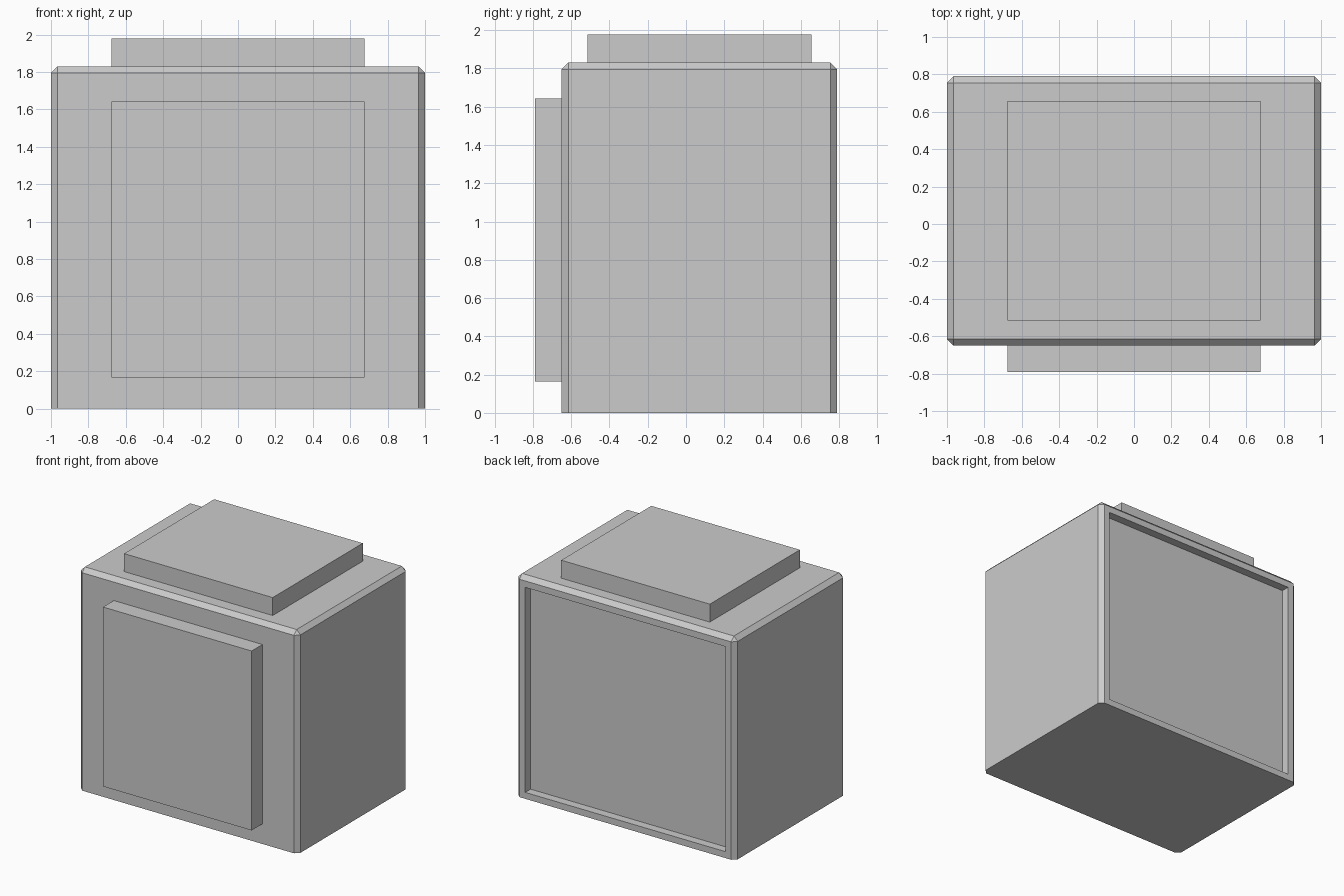
import bpy, bmesh
from mathutils import Vector

if "Cube" in bpy.data.objects:
    bpy.data.objects.remove(bpy.data.objects["Cube"])


def box_bmesh(lo, hi):
    """Axis-aligned box between two corners."""
    bm = bmesh.new()
    bmesh.ops.create_cube(bm, size=1)
    lo, hi = Vector(lo), Vector(hi)
    bmesh.ops.scale(bm, vec=hi - lo, verts=bm.verts)
    bmesh.ops.translate(bm, vec=(lo + hi) / 2, verts=bm.verts)
    return bm


def finish(bm, name):
    mesh = bpy.data.meshes.new(name)
    bm.normal_update()
    bm.to_mesh(mesh)
    bm.free()
    obj = bpy.data.objects.new(name, mesh)
    bpy.context.collection.objects.link(obj)
    return obj


# Main body: chamfer every edge except the bottom ones
bm = box_bmesh((-1, -0.65, 0), (1, 0.79, 1.83))
edges = [e for e in bm.edges if max(v.co.z for v in e.verts) > 0.1]
bmesh.ops.bevel(bm, geom=edges, offset=0.035, segments=1,
                affect='EDGES', profile=0.5)
bm.normal_update()

# Recessed back: inset a rim, then push the panel straight in
back = max(bm.faces, key=lambda f: f.calc_center_median().y)
bmesh.ops.inset_region(bm, faces=[back], thickness=0.075)
bm.normal_update()
panel = bmesh.ops.extrude_face_region(bm, geom=[back])["geom"]
bmesh.ops.translate(bm, vec=(0, -0.07, 0),
                    verts=[g for g in panel if isinstance(g, bmesh.types.BMVert)])
if back.is_valid:
    bmesh.ops.delete(bm, geom=[back], context='FACES_ONLY')
bmesh.ops.recalc_face_normals(bm, faces=bm.faces)
finish(bm, "body")

# Raised panels on the front and the top
finish(box_bmesh((-0.677, -0.79, 0.165), (0.677, -0.65, 1.643)), "front_panel")
finish(box_bmesh((-0.677, -0.515, 1.83), (0.677, 0.657, 1.978)), "top_panel")
